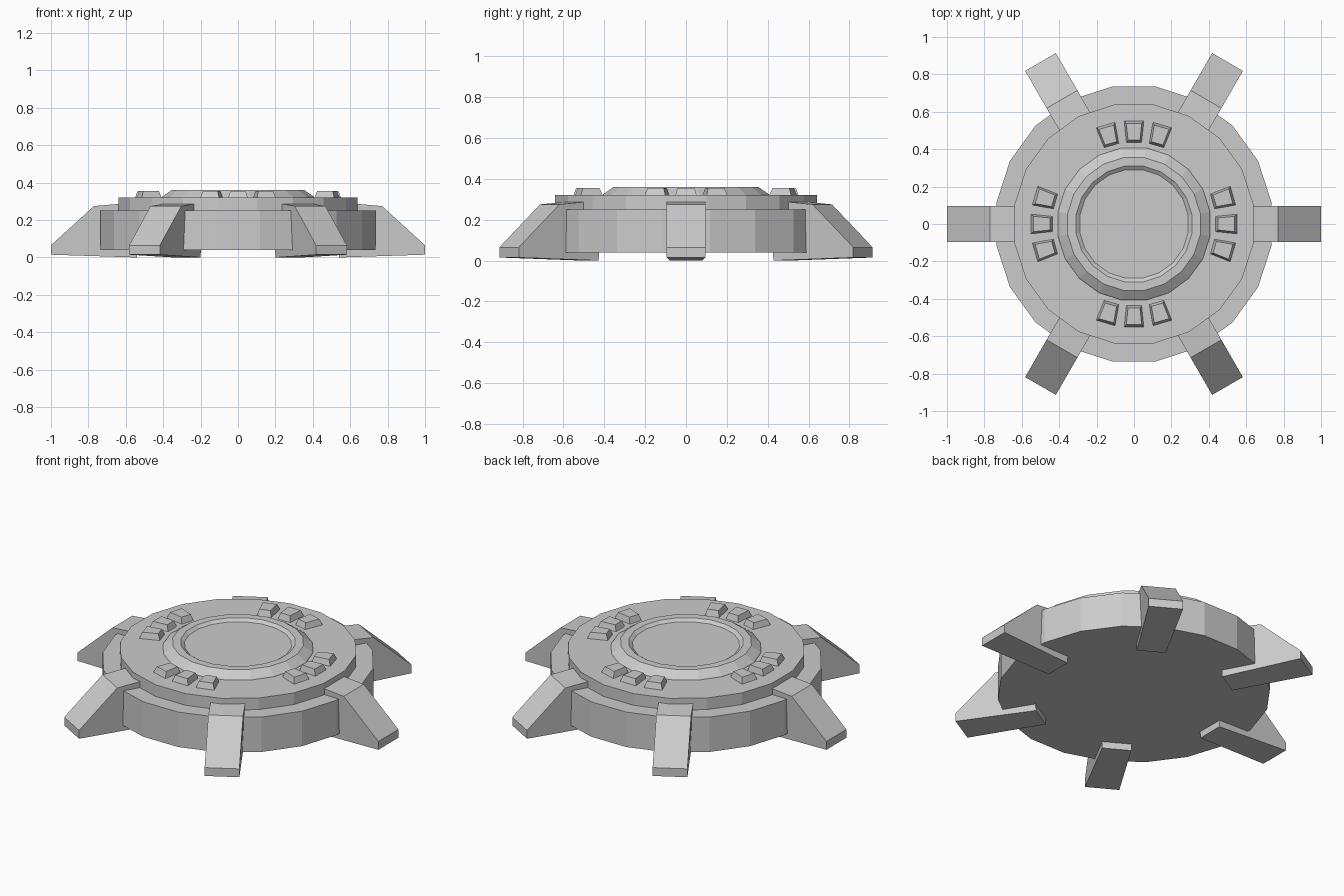
import bpy, bmesh, math
from mathutils import Matrix, Vector

cube = bpy.data.objects.get("Cube")
if cube:
    bpy.data.objects.remove(cube, do_unlink=True)

grey = bpy.data.materials.new("plain grey")
grey.use_nodes = True
colour = (0.6, 0.6, 0.6, 1)
grey.diffuse_color = colour
grey.node_tree.nodes["Principled BSDF"].inputs["Base Color"].default_value = colour

SIDES = 20


def finish(name, bm, angle=0):
    bmesh.ops.recalc_face_normals(bm, faces=bm.faces)
    mesh = bpy.data.meshes.new(name)
    bm.to_mesh(mesh)
    bm.free()
    mesh.materials.append(grey)
    ob = bpy.data.objects.new(name, mesh)
    ob.matrix_world = Matrix.Rotation(angle, 4, "Z")
    bpy.context.collection.objects.link(ob)
    return ob


def lathe(name, profile):
    """Closed faceted solid from (apothem, height) rings, bottom to top."""
    bm = bmesh.new()
    rings = []
    for r, z in profile:
        r /= math.cos(math.pi / SIDES)
        steps = [(i + 0.5) * math.tau / SIDES for i in range(SIDES)]
        rings.append([bm.verts.new((r * math.cos(a), r * math.sin(a), z)) for a in steps])
    for low, high in zip(rings, rings[1:]):
        for i in range(SIDES):
            j = (i + 1) % SIDES
            bm.faces.new((low[i], low[j], high[j], high[i]))
    bm.faces.new(rings[0])
    bm.faces.new(rings[-1])
    return finish(name, bm)


def bridge(name, first, second, angle):
    """Solid between two matching outlines."""
    bm = bmesh.new()
    a = [bm.verts.new(p) for p in first]
    b = [bm.verts.new(p) for p in second]
    bm.faces.new(a)
    bm.faces.new(b)
    for i in range(len(a)):
        j = (i + 1) % len(a)
        bm.faces.new((a[i], a[j], b[j], b[i]))
    return finish(name, bm, angle)


# Stacked round body
lathe("base_drum", [(0.735, 0.04), (0.735, 0.25)])
lathe("upper_deck", [(0.64, 0.24), (0.64, 0.32)])
lathe("centre_dish", [(0.41, 0.315), (0.405, 0.325), (0.355, 0.36),
                      (0.31, 0.36), (0.29, 0.345)])

# Six sloping legs: (radius, height, half width)
leg = [(1.0, 0.015, 0.095), (1.0, 0.065, 0.095), (0.77, 0.275, 0.095),
       (0.63, 0.287, 0.095), (0.54, 0.2, 0.095), (0.54, 0.0, 0.08)]
for n in range(6):
    bridge(f"leg_{n + 1}", [(r, -w, z) for r, z, w in leg],
           [(r, w, z) for r, z, w in leg], n * math.tau / 6)

# Four groups of three tapered buttons
foot = [Vector((0.435, -0.042, 0.315)), Vector((0.552, -0.054, 0.315)),
        Vector((0.552, 0.054, 0.315)), Vector((0.435, 0.042, 0.315))]
middle = Vector((0.493, 0, 0))
cap = []
for p in foot:
    q = middle + (p - middle) * 0.76
    q.z = 0.355
    cap.append(q)
for group in range(4):
    for k in (-1, 0, 1):
        bridge(f"button_{group + 1}_{k + 2}", foot, cap,
               group * math.pi / 2 + k * math.radians(16))
